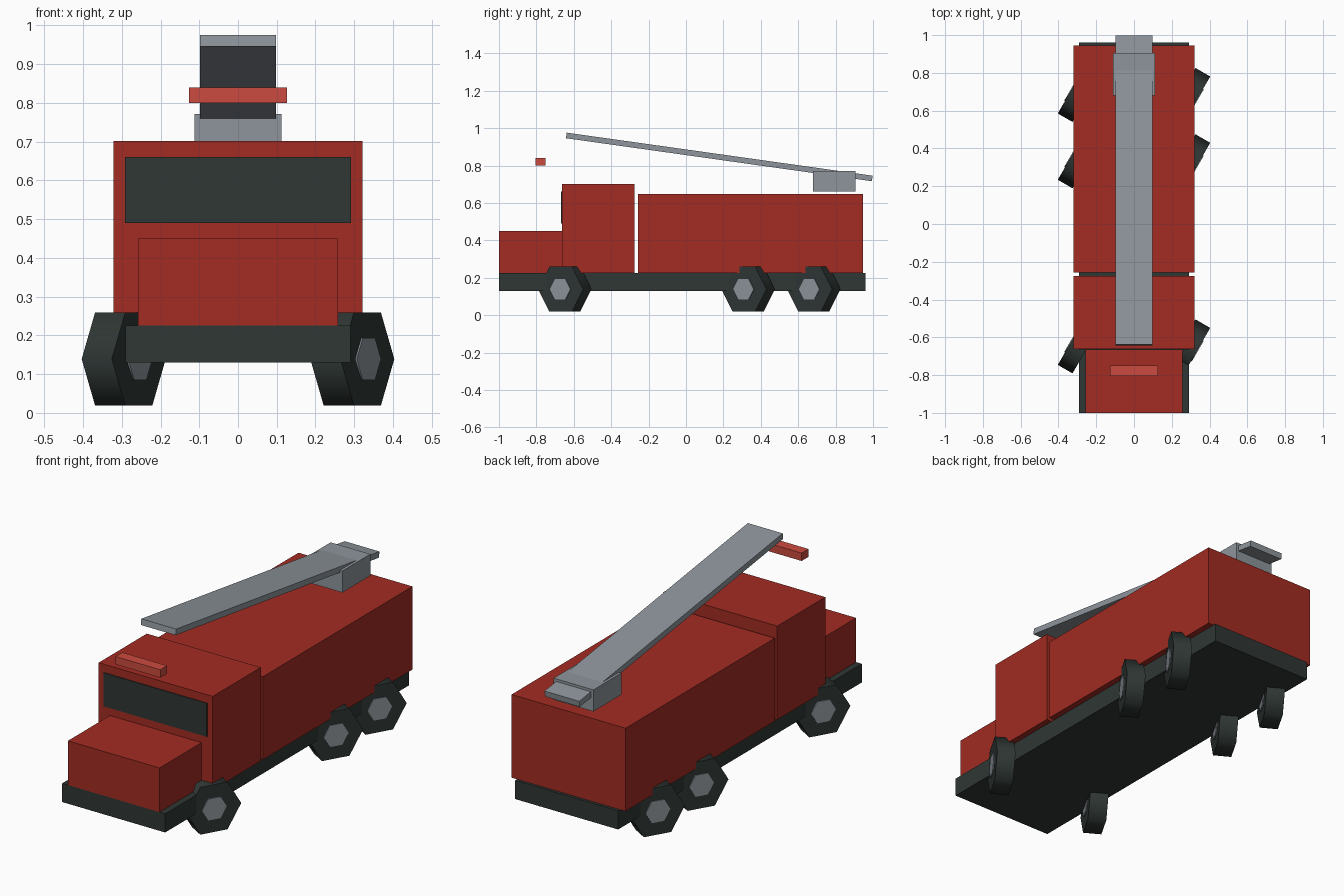
import bpy
from math import radians

cube = bpy.data.objects.get("Cube")
if cube:
    bpy.data.objects.remove(cube, do_unlink=True)


def material(name, r, g, b):
    mat = bpy.data.materials.new(name)
    mat.use_nodes = True
    mat.diffuse_color = (r, g, b, 1)
    mat.node_tree.nodes["Principled BSDF"].inputs["Base Color"].default_value = (r, g, b, 1)
    return mat


red = material("body red", 0.36, 0.025, 0.016)
dark = material("dark rubber", 0.028, 0.038, 0.035)
grey = material("steel grey", 0.27, 0.30, 0.33)
light_red = material("light red", 0.60, 0.07, 0.05)


def box(name, mat, half_width, y, z, tilt=0):
    """Box centred on x = 0, spanning the y and z ranges, tilted about x."""
    bpy.ops.mesh.primitive_cube_add(size=1, location=(0, sum(y) / 2, sum(z) / 2))
    obj = bpy.context.object
    obj.name = name
    obj.scale = (2 * half_width, y[1] - y[0], z[1] - z[0])
    bpy.ops.object.transform_apply(location=False, rotation=False, scale=True)
    obj.rotation_euler.x = radians(tilt)
    obj.data.materials.append(mat)
    return obj


def hexagon(name, mat, radius, x, width, y):
    """Six-sided disc on an axle along x, one corner pointing up."""
    bpy.ops.mesh.primitive_cylinder_add(
        vertices=6, radius=radius, depth=width,
        location=(x, y, WHEEL_RADIUS), rotation=(0, radians(90), 0))
    obj = bpy.context.object
    # Turn a corner to the top
    top = max((obj.matrix_basis @ v.co).z for v in obj.data.vertices)
    if top < WHEEL_RADIUS + radius * 0.95:
        obj.rotation_euler = (radians(30), radians(90), 0)
    obj.name = name
    obj.data.materials.append(mat)
    bpy.ops.object.shade_smooth_by_angle(angle=radians(70))


# Chassis and bodywork
box("chassis", dark, 0.29, (-1.0, 0.96), (0.13, 0.225))
box("hood", red, 0.258, (-1.0, -0.66), (0.225, 0.45))
box("cab", red, 0.321, (-0.662, -0.275), (0.225, 0.702))
box("rear_body", red, 0.321, (-0.256, 0.945), (0.225, 0.648))
box("windshield", dark, 0.291, (-0.667, -0.66), (0.49, 0.66))

# Ladder and its mount
box("ladder_mount", grey, 0.112, (0.68, 0.905), (0.662, 0.772))
box("ladder", grey, 0.098, (-0.648, 1.004), (0.831, 0.861), tilt=-8)

# Warning light bar
box("light_bar", light_red, 0.126, (-0.805, -0.75), (0.80, 0.84))

# Wheels and hubs
WHEEL_RADIUS = 0.139
for axle, y in (("front", -0.648), ("middle", 0.332), ("rear", 0.683)):
    for side, sign in (("left", 1), ("right", -1)):
        hexagon(f"{axle}_{side}_wheel", dark, WHEEL_RADIUS, sign * 0.295, 0.09, y)
        hexagon(f"{axle}_{side}_hub", grey, 0.063, sign * 0.295, 0.099, y)
